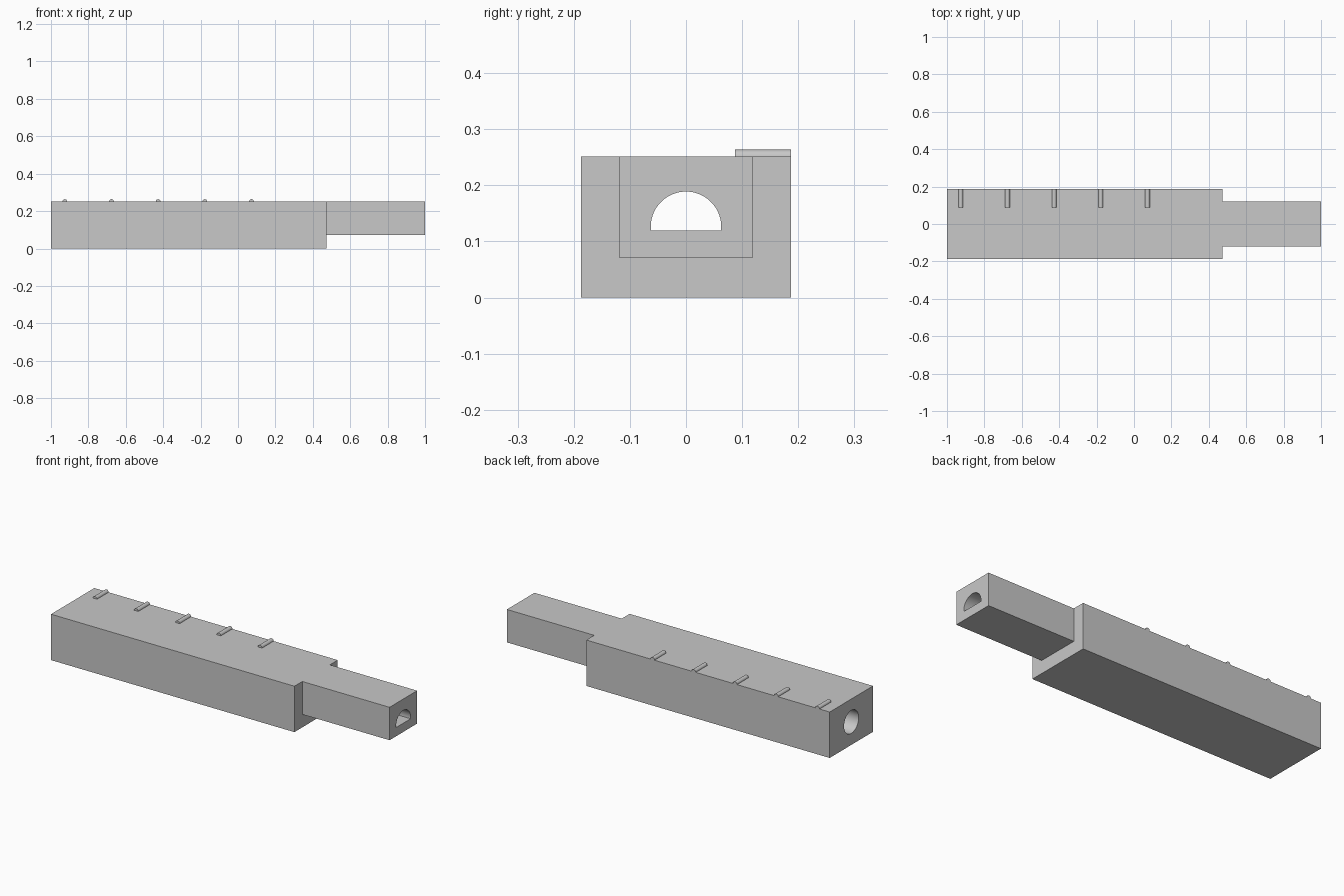
import bpy, bmesh, math
from mathutils import Vector

if "Cube" in bpy.data.objects:
    bpy.data.objects.remove(bpy.data.objects["Cube"], do_unlink=True)

grey = bpy.data.materials.new("light_grey")
grey.use_nodes = True
grey.diffuse_color = (0.58, 0.58, 0.58, 1)
grey.node_tree.nodes["Principled BSDF"].inputs["Base Color"].default_value = grey.diffuse_color

TOP, STEP, HALF, SHANK = 0.251, 0.472, 0.187, 0.119
BORE_Z, BORE_R = 0.126, 0.063


def prism(name, points, sweep):
    """Extrude a closed profile of 3D points along the sweep vector."""
    bm = bmesh.new()
    face = bm.faces.new([bm.verts.new(p) for p in points])
    new = bmesh.ops.extrude_face_region(bm, geom=[face])["geom"]
    verts = [v for v in new if isinstance(v, bmesh.types.BMVert)]
    bmesh.ops.translate(bm, verts=verts, vec=Vector(sweep))
    bmesh.ops.recalc_face_normals(bm, faces=bm.faces)
    mesh = bpy.data.meshes.new(name)
    bm.to_mesh(mesh)
    bm.free()
    mesh.materials.append(grey)
    obj = bpy.data.objects.new(name, mesh)
    bpy.context.collection.objects.link(obj)
    return obj


def arc(radius, start, end, count):
    return [(radius * math.cos(start + (end - start) * i / count),
             radius * math.sin(start + (end - start) * i / count))
            for i in range(count + 1)]


def select_only(obj):
    bpy.ops.object.select_all(action='DESELECT')
    obj.select_set(True)
    bpy.context.view_layer.objects.active = obj


def cut(target, cutter):
    cutter.hide_render = True
    mod = target.modifiers.new("cut", 'BOOLEAN')
    mod.operation, mod.solver, mod.object = 'DIFFERENCE', 'EXACT', cutter
    select_only(target)
    bpy.ops.object.modifier_apply(modifier=mod.name)
    bpy.data.objects.remove(cutter, do_unlink=True)


# Block with narrower shank, from its plan outline
side = [(-1, HALF), (STEP, HALF), (STEP, SHANK), (1, SHANK)]
outline = side + [(x, -y) for x, y in reversed(side)]
body = prism("body", [(x, y, 0) for x, y in outline], (0, 0, TOP))

# Clearance under the shank
under = [(STEP, -1, -1), (2, -1, -1), (2, -1, 0.071), (STEP, -1, 0.071)]
cut(body, prism("under_cutter", under, (0, 2, 0)))

# Round bore from the block end
circle = arc(BORE_R, 0, math.tau, 64)[:-1]
cut(body, prism("bore_cutter", [(-1.1, y, BORE_Z + z) for y, z in circle], (1.5, 0, 0)))

# D-shaped bore through the shank
dip = math.asin(0.007 / BORE_R)
dee = arc(BORE_R - 0.0002, -dip, math.pi + dip, 36)
cut(body, prism("dee_cutter", [(0.39, y, BORE_Z + z) for y, z in dee], (0.8, 0, 0)))

select_only(body)
bpy.ops.object.shade_smooth_by_angle(angle=math.radians(30))

# Half-round marker ridges along the back edge
for i in range(5):
    centre = -0.926 + i * 0.2495
    profile = [(centre + x, 0.087, TOP + z) for x, z in arc(0.0125, 0, math.pi, 16)]
    ridge = prism(f"ridge_{i + 1}", profile, (0, HALF - 0.087, 0))
    select_only(ridge)
    bpy.ops.object.shade_smooth_by_angle(angle=math.radians(30))
